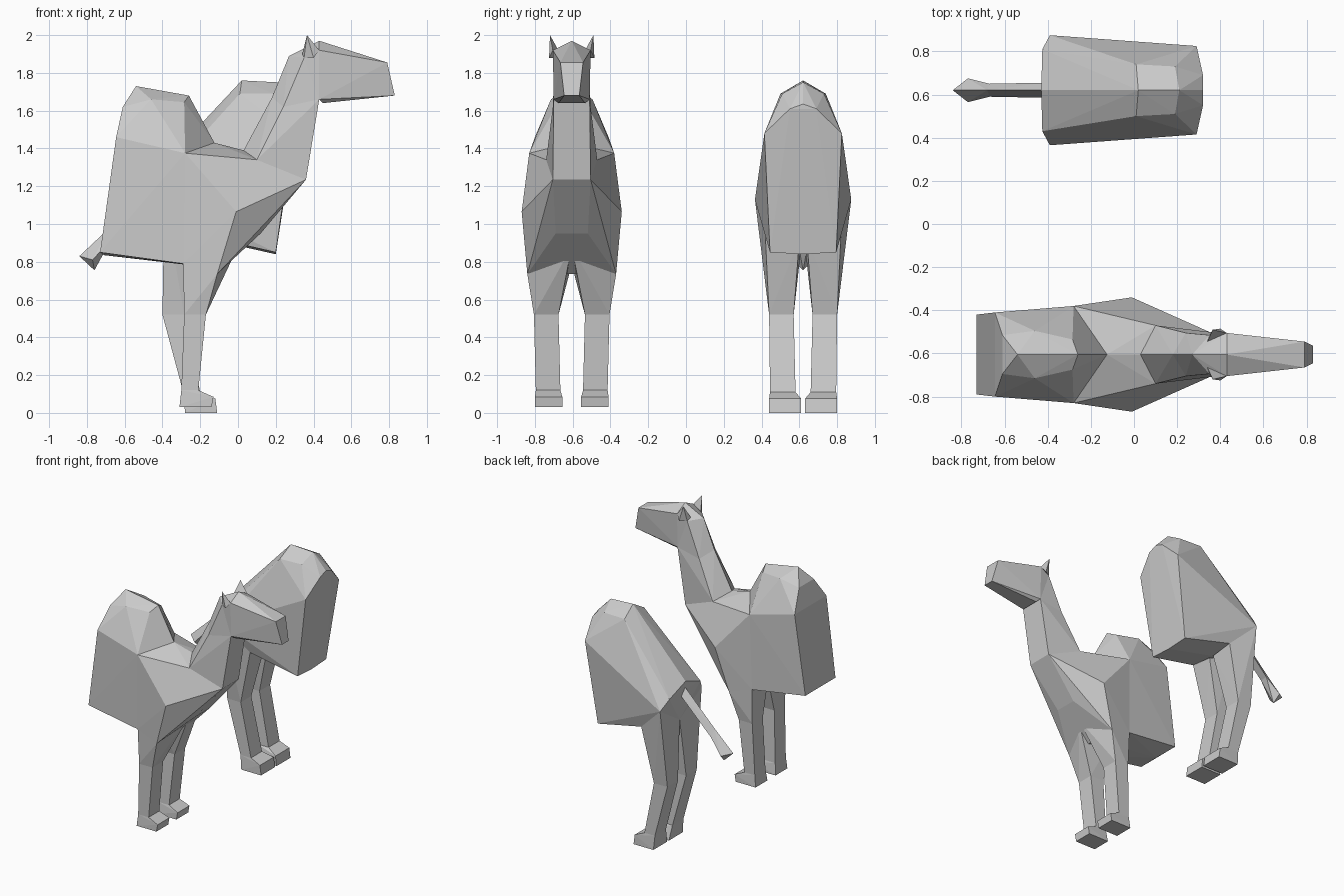
import bpy
import bmesh

cube = bpy.data.objects.get("Cube")
if cube:
    bpy.data.objects.remove(cube)

grey = bpy.data.materials.new("plain_grey")
grey.use_nodes = True
grey.diffuse_color = (0.6, 0.6, 0.6, 1)
grey.node_tree.nodes["Principled BSDF"].inputs["Base Color"].default_value = grey.diffuse_color

FRONT_CENTRE, BACK_CENTRE = -0.605, 0.62


def build_hull(name, centre, points):
    """Faceted solid around points given as (x, sideways offset, z)."""
    bm = bmesh.new()
    for x, side, z in sorted(set(points)):
        bm.verts.new((x, centre + side, z))
    result = bmesh.ops.convex_hull(bm, input=bm.verts[:])
    loose = set(result["geom_interior"]) | set(result["geom_unused"])
    loose = [item for item in loose if isinstance(item, bmesh.types.BMVert)]
    bmesh.ops.delete(bm, geom=loose, context="VERTS")
    bmesh.ops.dissolve_limit(bm, angle_limit=0.02, verts=bm.verts[:], edges=bm.edges[:])
    bmesh.ops.recalc_face_normals(bm, faces=bm.faces[:])
    mesh = bpy.data.meshes.new(name)
    bm.to_mesh(mesh)
    bm.free()
    mesh.materials.append(grey)
    part = bpy.data.objects.new(name, mesh)
    bpy.context.collection.objects.link(part)


def flipped(points, sign):
    return [(x, side * sign, z) for x, side, z in points]


def symmetric(name, centre, *points):
    build_hull(name, centre, flipped(points, 1) + flipped(points, -1))


def pair(name, centre, *points):
    for label, sign in (("left", 1), ("right", -1)):
        build_hull(name + "_" + label, centre, flipped(points, sign))


def section(rear, front, inner, outer, z):
    """Rectangular cross-section of a limb."""
    return [(x, side, z) for x in (rear, front) for side in (inner, outer)]


# Front half: shared landmarks
flank_top = (-0.28, 0.225, 1.375)
belly_side = (-0.29, 0.21, 0.79)
belly_middle = (-0.28, 0, 0.785)
saddle_dip = (-0.125, 0, 1.43)
withers = (0.03, 0, 1.39)
neck_root = (0.1, 0.135, 1.34)
throat_base = (0.36, 0.1, 1.235)
shoulder = (-0.01, 0.265, 1.065)
brisket = (0.12, 0.085, 0.95)
chest_crotch = (0, 0, 0.88)
leg_root = (-0.11, 0.235, 0.735)
nape_middle = (0.18, 0, 1.67)
neck_middle = (0.24, 0.1, 1.62)
jaw_corner = (0.43, 0.095, 1.66)
nape_top = (0.27, 0, 1.89)
skull_side = (0.35, 0.09, 1.88)
brow_side = (0.43, 0.1, 1.92)

# Front half: hump and cut body
hump_back = (-0.54, 0, 1.73)
hump_front = (-0.26, 0, 1.68)
hump_shoulder = (-0.285, 0.07, 1.645)
symmetric("front_hump_body", FRONT_CENTRE,
          hump_back, hump_front, hump_shoulder, flank_top,
          belly_side, belly_middle, saddle_dip,
          (-0.46, 0.11, 1.66),
          (-0.61, 0.09, 1.62),
          (-0.505, 0.19, 1.46),
          (-0.645, 0.195, 1.46),
          (-0.73, 0.185, 0.85),
          (-0.71, 0, 0.835))

# Front half: chest, neck and head
symmetric("chest", FRONT_CENTRE,
          flank_top, belly_side, belly_middle, saddle_dip,
          withers, neck_root, throat_base, shoulder,
          brisket, chest_crotch, leg_root)
symmetric("lower_neck", FRONT_CENTRE,
          withers, neck_root, throat_base,
          nape_middle, neck_middle, jaw_corner)
symmetric("upper_neck", FRONT_CENTRE,
          nape_middle, neck_middle, jaw_corner,
          nape_top, skull_side)
symmetric("head", FRONT_CENTRE,
          jaw_corner, nape_top, skull_side, brow_side,
          (0.43, 0, 1.97),
          (0.45, 0.07, 1.64),
          (0.79, 0.06, 1.855),
          (0.83, 0.04, 1.68))
pair("ear", FRONT_CENTRE,
     skull_side, brow_side,
     (0.365, 0.115, 2),
     (0.34, 0.06, 1.9),
     (0.4, 0.12, 1.88))

# Front legs
front_knee = section(-0.285, -0.17, 0.07, 0.2, 0.52)
front_ankle = section(-0.3, -0.21, 0.06, 0.19, 0.12)
pair("front_thigh", FRONT_CENTRE,
     chest_crotch, belly_middle, belly_side, leg_root, *front_knee)
pair("front_shin", FRONT_CENTRE, *front_knee, *front_ankle)
pair("front_foot", FRONT_CENTRE, *front_ankle,
     *section(-0.31, -0.14, 0.05, 0.195, 0.03),
     (-0.13, 0.05, 0.085),
     (-0.13, 0.195, 0.085))

# Back half: hump and cut body
rump_side = (-0.39, 0.255, 1.13)
rear_crotch = (-0.38, 0, 0.97)
thigh_front = (-0.19, 0.2, 0.94)
symmetric("rear_hump_body", BACK_CENTRE,
          rump_side, rear_crotch, thigh_front,
          (0.02, 0, 1.76),
          (0.21, 0, 1.75),
          (0.01, 0.12, 1.69),
          (0.19, 0.11, 1.69),
          (0.32, 0.07, 1.61),
          (0.32, 0, 1.635),
          (0.29, 0.205, 1.48),
          (0.2, 0.175, 0.85),
          (0.2, 0, 0.84),
          (-0.43, 0, 1.28),
          (-0.425, 0.19, 1.21))

# Back legs
back_knee = section(-0.4, -0.285, 0.05, 0.18, 0.52)
back_ankle = section(-0.29, -0.2, 0.04, 0.175, 0.11)
pair("back_thigh", BACK_CENTRE,
     rump_side, rear_crotch, thigh_front,
     (-0.19, 0.02, 0.92), *back_knee)
pair("back_shin", BACK_CENTRE, *back_knee, *back_ankle)
pair("back_foot", BACK_CENTRE, *back_ankle,
     *section(-0.28, -0.11, 0.01, 0.18, 0),
     (-0.12, 0.01, 0.075),
     (-0.12, 0.18, 0.075))

# Tail with a wider tuft
tuft_top = (-0.68, 0, 0.98)
tuft_side = (-0.67, 0.03, 0.92)
symmetric("tail_stalk", BACK_CENTRE,
          tuft_top, tuft_side,
          (-0.41, 0, 1.25),
          (-0.41, 0.035, 1.18))
symmetric("tail_tuft", BACK_CENTRE,
          tuft_top, tuft_side,
          (-0.84, 0, 0.83),
          (-0.77, 0.055, 0.81),
          (-0.76, 0, 0.755))
